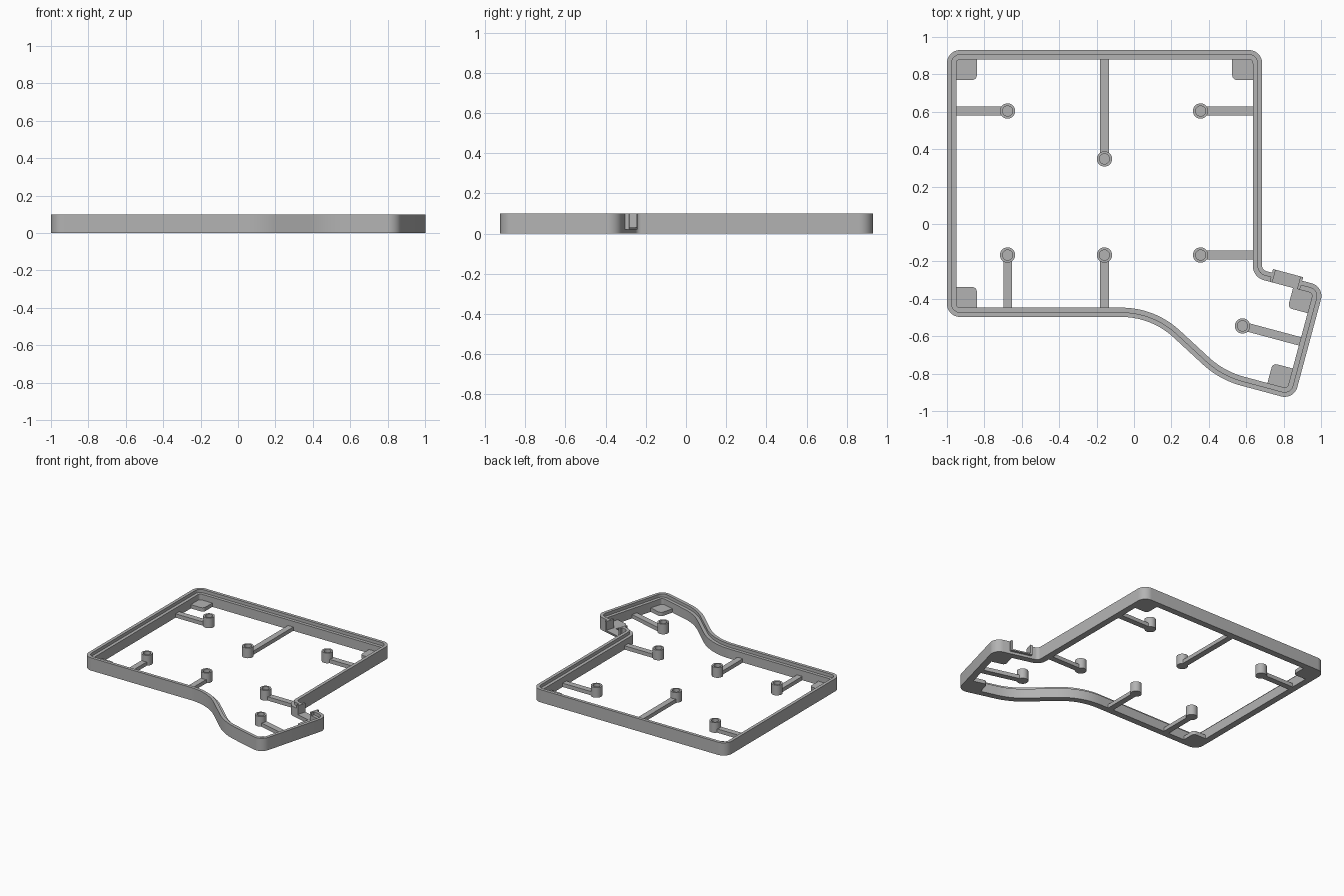
import bpy, bmesh, math
from mathutils import Vector

if "Cube" in bpy.data.objects:
    bpy.data.objects.remove(bpy.data.objects["Cube"])

grey = bpy.data.materials.new("plain grey")
grey.use_nodes = True
COLOUR = (0.45, 0.45, 0.45, 1)
grey.diffuse_color = COLOUR
grey.node_tree.nodes["Principled BSDF"].inputs["Base Color"].default_value = COLOUR

WALL, HEIGHT, LEDGE = 0.05, 0.1, 0.075
TILT = math.radians(-15)
U = Vector((math.cos(TILT), math.sin(TILT)))   # along the tilted wing
V = Vector((-U.y, U.x))                        # across the wing
X, Y = Vector((1, 0)), Vector((0, 1))


def finish(bm, name):
    bmesh.ops.recalc_face_normals(bm, faces=bm.faces)
    mesh = bpy.data.meshes.new(name)
    bm.to_mesh(mesh)
    bm.free()
    mesh.materials.append(grey)
    ob = bpy.data.objects.new(name, mesh)
    bpy.context.collection.objects.link(ob)
    bpy.ops.object.select_all(action='DESELECT')
    ob.select_set(True)
    bpy.context.view_layer.objects.active = ob
    bpy.ops.object.shade_smooth_by_angle(angle=math.radians(30))
    return ob


def fillet(prev, p, nxt, r, steps=10):
    """Points of an arc rounding the corner p."""
    if r == 0:
        return [p]
    a, b = (prev - p).normalized(), (nxt - p).normalized()
    half = a.angle(b) / 2
    centre = p + (a + b).normalized() * r / math.sin(half)
    t = r / math.tan(half)
    s, e = p + a * t - centre, p + b * t - centre
    turn = math.atan2(s.cross(e), s.dot(e))
    start = math.atan2(s.y, s.x)
    return [centre + r * Vector((math.cos(start + turn * i / steps),
                                 math.sin(start + turn * i / steps)))
            for i in range(steps + 1)]


def prism(name, pts, z0, z1):
    bm = bmesh.new()
    face = bm.faces.new([bm.verts.new((p.x, p.y, z0)) for p in pts])
    new = bmesh.ops.extrude_face_region(bm, geom=[face])["geom"]
    verts = [g for g in new if isinstance(g, bmesh.types.BMVert)]
    bmesh.ops.translate(bm, verts=verts, vec=(0, 0, z1 - z0))
    return finish(bm, name)


def slab(name, origin, u, v, u0, u1, v0, v1, z0, z1):
    pts = [origin + u * a + v * b for a, b in ((u0, v0), (u1, v0), (u1, v1), (u0, v1))]
    return prism(name, pts, z0, z1)


# Outer outline: corner point and rounding, open at the connector notch
inner_corner = Vector((0.685, -0.246))
wing_top = Vector((1.018, -0.335))
wing_bottom = Vector((0.855, -0.94))
NOTCH0, NOTCH1 = 0.055, 0.222
corners = [(inner_corner + U * NOTCH0, 0), (inner_corner, 0.03),
           (Vector((0.685, 0.93)), 0.07), (Vector((-1, 0.93)), 0.07),
           (Vector((-1, -0.497)), 0.07), (Vector((0.093, -0.497)), 0.41),
           (Vector((0.457, -0.833)), 0.49), (wing_bottom, 0.07),
           (wing_top, 0.07), (inner_corner + U * NOTCH1, 0)]
path = []
for i, (p, r) in enumerate(corners):
    prev = corners[max(i - 1, 0)][0]
    nxt = corners[min(i + 1, len(corners) - 1)][0]
    path += fillet(prev, p, nxt, r)

# Stepped wall swept along the outline
section = [(0, 0), (0, HEIGHT), (WALL / 2, HEIGHT), (WALL / 2, LEDGE), (WALL, LEDGE), (WALL, 0)]
bm = bmesh.new()
rings = []
for i, p in enumerate(path):
    d0 = (p - path[i - 1]).normalized() if i else (path[1] - p).normalized()
    d1 = (path[i + 1] - p).normalized() if i < len(path) - 1 else d0
    d = (d0 + d1).normalized()
    normal = Vector((-d.y, d.x)) / max(d.dot(d0), 0.5)
    rings.append([bm.verts.new((*(p + normal * off), z)) for off, z in section])
for a, b in zip(rings, rings[1:]):
    for k in range(len(section)):
        j = (k + 1) % len(section)
        bm.faces.new((a[k], a[j], b[j], b[k]))
bm.faces.new(rings[0])
bm.faces.new(rings[-1])
finish(bm, "frame_wall")

# Connector cradle in the notch
slab("cradle_base", inner_corner, U, V, NOTCH0, NOTCH1, -WALL, 0, 0, 0.03)
slab("cradle_lip", inner_corner, U, V, NOTCH0, NOTCH1, 0, 0.02, 0.02, 0.03)
for name, a in (("cradle_fin_right", NOTCH0), ("cradle_fin_left", NOTCH1 - 0.015)):
    slab(name, inner_corner, U, V, a, a + 0.015, -WALL, 0.02, 0.02, HEIGHT)

# Corner pads, rounded at the free corner
pads = [("pad_back_right", Vector((-1, 0.93)), X, -Y),
        ("pad_back_left", Vector((0.685, 0.93)), -X, -Y),
        ("pad_front_right", Vector((-1, -0.497)), X, Y),
        ("pad_wing_back", wing_top, -U, -V),
        ("pad_wing_front", wing_bottom, -U, V)]
for name, c, u, v in pads:
    a, b = 0.03, 0.16
    q = [c + u * a + v * a, c + u * b + v * a, c + u * b + v * b, c + u * a + v * b]
    prism(name, [q[0], q[1]] + fillet(q[1], q[2], q[3], 0.025, 5) + [q[3]], 0, 0.03)


# Screw posts with blind holes
def post(name, c):
    profile = [(0.041, 0), (0.041, 0.08), (0.027, 0.08), (0.027, 0.03)]
    n = 32
    bm = bmesh.new()
    loops = [[bm.verts.new((c.x + r * math.cos(math.tau * k / n),
                            c.y + r * math.sin(math.tau * k / n), z)) for k in range(n)]
             for r, z in profile]
    for a, b in zip(loops, loops[1:]):
        for k in range(n):
            j = (k + 1) % n
            bm.faces.new((a[k], a[j], b[j], b[k]))
    bm.faces.new(loops[0])
    bm.faces.new(loops[-1])
    finish(bm, name)


# Post position, arm direction and arm length to the wall
posts = [("back_right", -0.676, 0.604, -X, 0.29), ("back_middle", -0.158, 0.348, Y, 0.55),
         ("back_left", 0.356, 0.604, X, 0.295), ("front_right", -0.676, -0.166, -Y, 0.295),
         ("front_middle", -0.158, -0.166, -Y, 0.295), ("front_left", 0.356, -0.166, X, 0.295),
         ("wing", 0.58, -0.545, U, 0.33)]
for name, x, y, d, length in posts:
    c = Vector((x, y))
    post("post_" + name, c)
    side = Vector((-d.y, d.x))
    slab("arm_" + name, c, d, side, 0.03, length, -0.023, 0.023, 0, 0.03)
